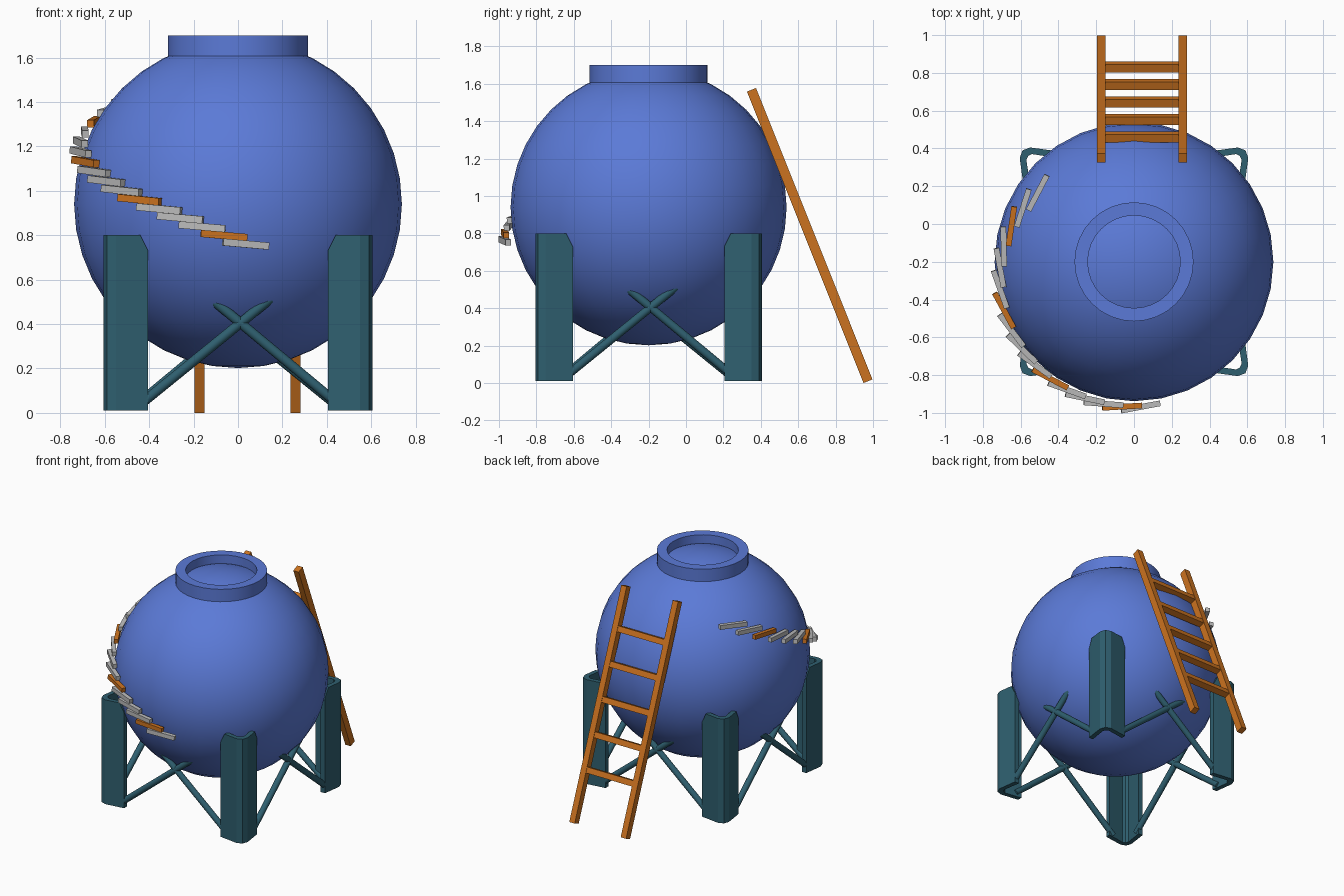
import bpy, bmesh, math
from mathutils import Vector, Matrix

if "Cube" in bpy.data.objects:
    bpy.data.objects.remove(bpy.data.objects["Cube"])

CY, CZ, R = -0.2, 0.94, 0.738   # tank centre and radius


def mat(name, c):
    m = bpy.data.materials.new(name)
    m.diffuse_color = (*c, 1)
    m.use_nodes = True
    m.node_tree.nodes["Principled BSDF"].inputs["Base Color"].default_value = m.diffuse_color
    return m


BLUE = mat("tank blue", (0.105, 0.195, 0.68))
TEAL = mat("leg teal", (0.028, 0.115, 0.16))
ORANGE = mat("orange", (0.60, 0.17, 0.014))
GREY = mat("step grey", (0.5, 0.5, 0.5))


def finish(bm, name, m, smooth=False):
    bmesh.ops.recalc_face_normals(bm, faces=bm.faces)
    me = bpy.data.meshes.new(name)
    bm.to_mesh(me)
    bm.free()
    me.materials.append(m)
    ob = bpy.data.objects.new(name, me)
    bpy.context.collection.objects.link(ob)
    if smooth:
        bpy.ops.object.select_all(action='DESELECT')
        ob.select_set(True)
        bpy.context.view_layer.objects.active = ob
        bpy.ops.object.shade_smooth_by_angle(angle=math.radians(35))
    return ob


def box(name, size, matrix, m):
    bm = bmesh.new()
    bmesh.ops.create_cube(bm, size=1, matrix=matrix @ Matrix.Diagonal((*size, 1)))
    return finish(bm, name, m)


# spherical tank
bm = bmesh.new()
bmesh.ops.create_uvsphere(bm, u_segments=32, v_segments=20, radius=R,
                          matrix=Matrix.Translation((0, CY, CZ)))
finish(bm, "tank", BLUE, True)

# open collar on top: rectangle section spun round
bm = bmesh.new()
sec = [(0.315, 1.59), (0.315, 1.70), (0.245, 1.70), (0.245, 1.59)]
N = 32
rings = [[bm.verts.new((r * math.cos(2 * math.pi * i / N), CY + r * math.sin(2 * math.pi * i / N), z))
          for r, z in sec] for i in range(N)]
for i in range(N):
    a, b = rings[i], rings[(i + 1) % N]
    for j in range(4):
        bm.faces.new((a[j], b[j], b[(j + 1) % 4], a[(j + 1) % 4]))
finish(bm, "collar", BLUE, True)

# legs: angle section with bevelled corner, arm ends cut down at the top
outer = [(0.405, 0.585), (0.44, 0.59), (0.55, 0.605), (0.59, 0.59),
         (0.605, 0.55), (0.59, 0.44), (0.585, 0.405)]
inner = [(0.405, 0.55), (0.44, 0.555), (0.54, 0.57), (0.56, 0.56),
         (0.57, 0.54), (0.555, 0.44), (0.55, 0.405)]
tops = [0.73, 0.80, 0.80, 0.80, 0.80, 0.80, 0.73]
for k, (sx, sy) in enumerate([(-1, -1), (1, -1), (1, 1), (-1, 1)]):
    bm = bmesh.new()
    cols = [[bm.verts.new((sx * p[0], CY + sy * p[1], z))
             for p, z in ((o, 0.01), (o, t), (i, t), (i, 0.01))]
            for o, i, t in zip(outer, inner, tops)]
    for a, b in zip(cols, cols[1:]):
        for j in range(4):
            bm.faces.new((a[j], b[j], b[(j + 1) % 4], a[(j + 1) % 4]))
    bm.faces.new(cols[0])
    bm.faces.new(cols[-1])
    finish(bm, f"leg_{k + 1}", TEAL)


# crossed braces on each side, running up into the tank
def rod(name, a, b, r, m):
    a, b = Vector(a), Vector(b)
    d = b - a
    bm = bmesh.new()
    bmesh.ops.create_cone(bm, cap_ends=True, segments=12, radius1=r, radius2=r, depth=d.length,
                          matrix=Matrix.Translation((a + b) / 2) @ d.to_track_quat('Z', 'Y').to_matrix().to_4x4())
    return finish(bm, name, m, True)


for k in range(4):
    T = Matrix.Translation((0, CY, 0)) @ Matrix.Rotation(k * math.pi / 2, 4, 'Z')
    rod(f"brace_{k + 1}a", T @ Vector((-0.45, -0.565, 0.03)), T @ Vector((0.16, -0.555, 0.525)), 0.022, TEAL)
    rod(f"brace_{k + 1}b", T @ Vector((0.45, -0.565, 0.04)), T @ Vector((-0.11, -0.555, 0.505)), 0.022, TEAL)

# leaning ladder at the back
lo, hi = Vector((0.042, 0.973, 0.01)), Vector((0.042, 0.35, 1.568))
d = hi - lo
tilt = Matrix.Rotation(math.atan2(-d.y, d.z), 4, 'X')
for name, x in (("ladder_rail_left", -0.173), ("ladder_rail_right", 0.258)):
    c = (lo + hi) / 2
    box(name, (0.045, 0.052, d.length), Matrix.Translation((x, c.y, c.z)) @ tilt, ORANGE)
for i in range(5):
    c = lo + d * ((0.973 - (0.832 - 0.0928 * i)) / 0.623)
    box(f"ladder_rung_{i + 1}", (0.40, 0.046, 0.042), Matrix.Translation(c) @ tilt, ORANGE)

# steps climbing round the left side of the tank
for i in range(16):
    z = 0.76 + 0.0385 * i + 0.0003 * i * i
    phi = math.radians(-2.6 + 7.2 * i + 0.09 * i * i)
    r = math.sqrt(R * R - (z - CZ) ** 2) + 0.02 + 0.0006 * (i - 7.5) ** 2
    M = (Matrix.Translation((-r * math.sin(phi), CY - r * math.cos(phi), z))
         @ Matrix.Rotation(-phi + math.radians(8), 4, 'Z') @ Matrix.Rotation(math.radians(5), 4, 'Y'))
    box(f"step_{i + 1}", (0.21, 0.03, 0.032), M, ORANGE if i % 4 == 1 else GREY)
